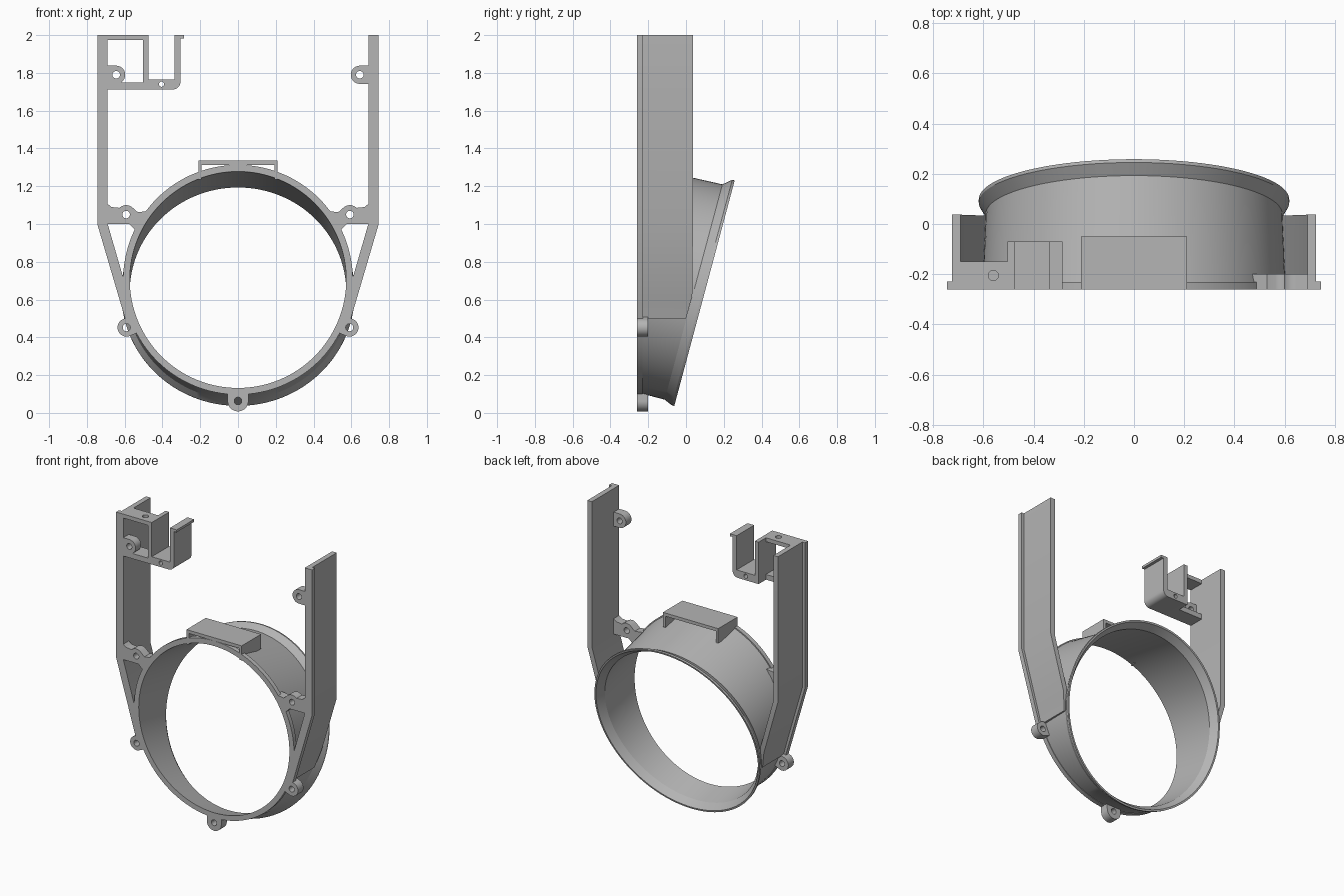
import bpy, bmesh, math
from math import sin, cos, pi, atan2
from mathutils import Vector

cube = bpy.data.objects.get("Cube")
if cube:
    bpy.data.objects.remove(cube)

mat = bpy.data.materials.new("plain grey")
mat.use_nodes = True
grey = (0.46, 0.46, 0.46, 1)
mat.diffuse_color = grey
mat.node_tree.nodes["Principled BSDF"].inputs["Base Color"].default_value = grey

FRONT, BACK = -0.26, 0.037
RING_Z = 0.705


def add(name, mesh):
    ob = bpy.data.objects.new(name, mesh)
    bpy.context.collection.objects.link(ob)
    mesh.materials.clear()
    mesh.materials.append(mat)
    bpy.ops.object.select_all(action='DESELECT')
    ob.select_set(True)
    bpy.context.view_layer.objects.active = ob
    bpy.ops.object.shade_smooth_by_angle(angle=math.radians(25))
    return ob


def loft(name, loops, closed=False):
    """Skin between loops of equal length; cap the ends unless closed."""
    bm = bmesh.new()
    rows = [[bm.verts.new(p) for p in loop] for loop in loops]
    n = len(rows[0])
    for a, b in zip(rows, rows[1:] + (rows[:1] if closed else [])):
        for i in range(n):
            j = (i + 1) % n
            bm.faces.new((a[i], a[j], b[j], b[i]))
    if not closed:
        bm.faces.new(rows[0])
        bm.faces.new(rows[-1])
    bmesh.ops.recalc_face_normals(bm, faces=bm.faces)
    mesh = bpy.data.meshes.new(name)
    bm.to_mesh(mesh)
    bm.free()
    return add(name, mesh)


def column(name, sections):
    """Solid through level rectangles given as z, x0, x1, y0, y1."""
    return loft(name, [[(a, c, z), (b, c, z), (b, d, z), (a, d, z)]
                       for z, a, b, c, d in sections])


def box(name, x0, x1, y0, y1, z0, z1):
    return column(name, [(z0, x0, x1, y0, y1), (z1, x0, x1, y0, y1)])


def arc(x, z, r, a0, a1, n=24):
    return [(x + r * cos(a0 + (a1 - a0) * i / n), z + r * sin(a0 + (a1 - a0) * i / n))
            for i in range(n + 1)]


def circle(x, z, r):
    return arc(x, z, r, 0, 2 * pi)[:-1]


def plate(name, outlines, y0, y1):
    """Extruded x-z outline; further outlines become holes."""
    cu = bpy.data.curves.new(name, 'CURVE')
    cu.dimensions, cu.fill_mode, cu.extrude = '2D', 'BOTH', (y1 - y0) / 2
    for pts in outlines:
        sp = cu.splines.new('POLY')
        sp.points.add(len(pts) - 1)
        for p, (x, z) in zip(sp.points, pts):
            p.co = (x, z, 0, 1)
        sp.use_cyclic_u = True
    tmp = bpy.data.objects.new(name + " outline", cu)
    bpy.context.collection.objects.link(tmp)
    dg = bpy.context.evaluated_depsgraph_get()
    mesh = bpy.data.meshes.new_from_object(tmp.evaluated_get(dg))
    bpy.data.objects.remove(tmp)
    bm = bmesh.new()
    bm.from_mesh(mesh)
    for v in bm.verts:
        v.co = Vector((v.co.x, (y0 + y1) / 2 - v.co.z, v.co.y))
    bmesh.ops.remove_doubles(bm, verts=bm.verts, dist=1e-5)
    bmesh.ops.recalc_face_normals(bm, faces=bm.faces)
    bm.to_mesh(mesh)
    bm.free()
    mesh.name = name
    return add(name, mesh)


def ear(name, x, z, aim, neck, r=0.048):
    """Screw ear: round end with a hole, neck pointing along aim."""
    out = arc(x, z, r, aim + pi / 2, aim + 1.5 * pi)
    for s in (-1, 1):
        out.append((x + neck * cos(aim) - s * r * sin(aim),
                    z + neck * sin(aim) + s * r * cos(aim)))
    return plate(name, [out, circle(x, z, 0.02)], FRONT, -0.2)


# Duct: round front, tilted rear neck and a flared rear lip
def ring(y, z, r, tilt, n=128):
    return [(r * cos(2 * pi * i / n), y + r * sin(2 * pi * i / n) * sin(tilt),
             z + r * sin(2 * pi * i / n) * cos(tilt)) for i in range(n)]


T = math.radians(15)
loft("duct", [ring(FRONT, RING_Z, 0.608, 0), ring(-0.23, RING_Z, 0.608, 0),
              ring(-0.23, RING_Z - 0.002, 0.602, 0),
              ring(0.04, 0.64, 0.59, T), ring(0.085, 0.637, 0.618, T),
              ring(0.098, 0.634, 0.618, T), ring(0.098, 0.634, 0.606, T),
              ring(0.05, 0.64, 0.573, T), ring(FRONT, RING_Z, 0.573, 0)], closed=True)

# Side arms, gussets and screw ears
for s, side in ((1, "left"), (-1, "right")):
    column(side + "_arm", [(2, s * 0.69, s * 0.725, FRONT, BACK),
                           (1, s * 0.69, s * 0.725, FRONT, BACK),
                           (0.62, s * 0.58, s * 0.615, FRONT, 0.033),
                           (0.5, s * 0.56, s * 0.582, FRONT, 0.0)])
    column(side + "_arm_lip", [(2, s * 0.69, s * 0.745, FRONT, -0.228),
                               (1, s * 0.69, s * 0.745, FRONT, -0.228),
                               (0.49, s * 0.555, s * 0.595, FRONT, -0.228)])
    edge = [(0.47, 1.07), (0.535, 0.96), (0.575, 1.0), (0.695, 1.0), (0.695, 1.11),
            (0.67, 1.09)] + arc(0.592, 1.05, 0.05, pi / 4, 0.7 * pi, 10) + [(0.53, 1.062)]
    plate(side + "_gusset", [[(s * x, z) for x, z in edge],
                             circle(s * 0.592, 1.05, 0.02)], FRONT, -0.2)
    ear(side + "_upper_ear", s * 0.645, 1.79, 0 if s > 0 else pi, 0.055)
    ear(side + "_lower_ear", s * 0.59, 0.452, atan2(RING_Z - 0.452, -s * 0.59), 0.05)
ear("bottom_ear", 0, 0.063, pi / 2, 0.05, 0.055)

# Flat pad on top of the duct with two end legs
box("top_pad", -0.21, 0.21, FRONT, -0.05, 1.313, 1.335)
for s, side in ((1, "left"), (-1, "right")):
    box(side + "_pad_leg", s * 0.192, s * 0.21, FRONT, -0.05, 1.235, 1.32)

# Connector holder on the right arm: framed window and open channel
MID, DEEP = -0.15, -0.07
box("holder_window_sill", -0.7, -0.48, FRONT, MID, 1.712, 1.748)
box("holder_divider", -0.503, -0.474, FRONT, DEEP, 1.73, 2)
floor = ([(-0.503, 1.765), (-0.503, 1.712)]
         + arc(-0.345, 1.752, 0.04, -pi / 2, 0, 8) + [(-0.305, 1.765)])
plate("holder_channel_floor", [floor, circle(-0.405, 1.74, 0.014)], FRONT, DEEP)
box("holder_outer_wall", -0.336, -0.305, FRONT, DEEP, 1.76, 2)
box("holder_wall_lip", -0.31, -0.285, FRONT, DEEP, 1.983, 2)
top = plate("holder_top_bar", [[(-0.7, MID), (-0.48, MID), (-0.48, FRONT), (-0.7, FRONT)],
                               circle(-0.56, -0.205, 0.02)], 0, 0.027)
top.rotation_euler.x = -pi / 2
for v in top.data.vertices:  # lay the bar flat
    v.co = Vector((v.co.x, v.co.z, 1.973 + v.co.y))
top.rotation_euler.x = 0
bm = bmesh.new()
bm.from_mesh(top.data)
bmesh.ops.recalc_face_normals(bm, faces=bm.faces)
bm.to_mesh(top.data)
bm.free()
